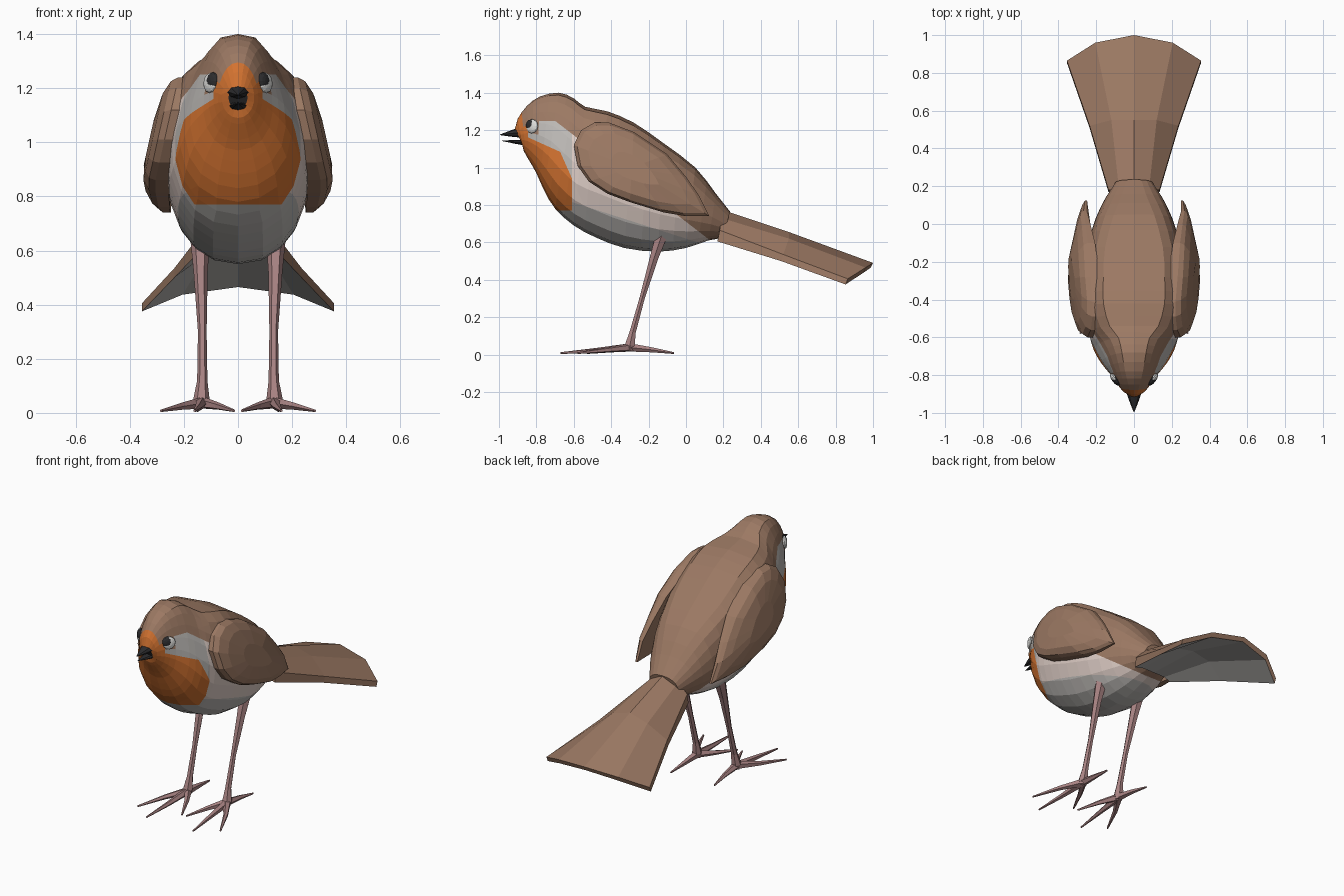
import bpy, bmesh, math
from mathutils import Vector
from mathutils.bvhtree import BVHTree

if "Cube" in bpy.data.objects:
    bpy.data.objects.remove(bpy.data.objects["Cube"])


def material(name, rgb):
    m = bpy.data.materials.new(name)
    m.diffuse_color = (*rgb, 1)
    m.use_nodes = True
    m.node_tree.nodes["Principled BSDF"].inputs["Base Color"].default_value = m.diffuse_color
    return m


BROWN = material("brown", (0.33, 0.19, 0.125))
ORANGE = material("orange", (0.65, 0.17, 0.03))
GREY = material("grey", (0.50, 0.48, 0.46))
PALE = material("pale_flank", (0.74, 0.62, 0.57))
PINK = material("leg_pink", (0.40, 0.23, 0.23))
DARK = material("dark", (0.025, 0.025, 0.027))
WHITE = material("eye_white", (0.72, 0.72, 0.70))


def finish(bm, name, mats, rule=None, mirror=False):
    bmesh.ops.recalc_face_normals(bm, faces=bm.faces)
    if rule:
        for f in bm.faces:
            f.material_index = rule(f)
    me = bpy.data.meshes.new(name)
    bm.to_mesh(me)
    bm.free()
    for m in mats:
        me.materials.append(m)
    ob = bpy.data.objects.new(name, me)
    bpy.context.collection.objects.link(ob)
    if mirror:
        ob.modifiers.new("mirror", 'MIRROR').use_mirror_merge = False
    return ob


def loft(bm, rings):
    """Skin closed rings of equal length and cap both ends."""
    loops = [[bm.verts.new(p) for p in r] for r in rings]
    n = len(loops[0])
    for a, b in zip(loops, loops[1:]):
        for i in range(n):
            j = (i + 1) % n
            bm.faces.new((a[i], a[j], b[j], b[i]))
    bm.faces.new(loops[0])
    bm.faces.new(loops[-1])


def tube(bm, path, sides=6):
    """Tapered limb along (x, y, z, radius) points."""
    pts = [Vector(p[:3]) for p in path]
    rings = []
    for i, p in enumerate(pts):
        d = pts[min(i + 1, len(pts) - 1)] - pts[max(i - 1, 0)]
        up = Vector((0, 1, 0)) if abs(d.normalized().z) > 0.8 else Vector((0, 0, 1))
        u = d.cross(up).normalized()
        v = u.cross(d).normalized()
        rings.append([p + path[i][3] * (u * math.cos(t) + v * math.sin(t))
                      for t in (2 * math.pi * k / sides for k in range(sides))])
    loft(bm, rings)


# Body: tilted sections (top y, top z, bottom y, bottom z, half width, low bulge, upper fullness)
SECTIONS = [
    (-.915, 1.205, -.875, 1.125, .035, .0, 1),
    (-.90, 1.26, -.868, 1.09, .06, .1, 1),
    (-.85, 1.33, -.84, 1.04, .09, .15, .8),
    (-.78, 1.38, -.80, .97, .125, .25, .6),
    (-.68, 1.40, -.76, .88, .17, .3, .55),
    (-.60, 1.37, -.70, .78, .21, .22, .6),
    (-.54, 1.325, -.60, .69, .245, .06, .5),
    (-.42, 1.30, -.48, .625, .265, 0, .42),
    (-.28, 1.24, -.33, .57, .265, 0, .42),
    (-.12, 1.13, -.15, .55, .25, 0, .42),
    (.05, 1.00, 0, .57, .205, 0, .55),
    (.16, .86, .12, .61, .15, 0, .75),
    (.235, .765, .20, .625, .10, 0, .8),
]


def midpoint(i):
    q = [SECTIONS[max(0, min(len(SECTIONS) - 1, i + k))] for k in (-1, 0, 1, 2)]
    return [(-a + 9 * b + 9 * c - d) / 16 for a, b, c, d in zip(*q)]


def section(s, sides=20):
    ty, tz, by, bz, w, k, p = s
    ring = []
    for i in range(sides):
        a = 2 * math.pi * i / sides
        c, sn = math.cos(a), math.sin(a)
        t = (1 - c) / 2
        low = .9 if k < .1 else 1
        x = w * math.copysign(abs(sn) ** (p if c > 0 else low), sn) * (1 - k * c)
        ring.append((x, ty + (by - ty) * t, tz + (bz - tz) * t))
    return ring


stations = []
for i, s in enumerate(SECTIONS):
    stations.append(s)
    if 0 < i < len(SECTIONS) - 2:
        stations.append(midpoint(i))
bm = bmesh.new()
loft(bm, [section(s) for s in stations])
# Cut clean borders between plumage colours
for co, no in [((0, -.61, 0), (0, 1, 0)), ((0, 0, .77), (0, 0, 1)),
               ((0, 0, 1.25), (0, 0, 1)), ((0, 0, .71), (0, .771, 1)),
               ((0, -.62, 1.06), (0, .45, 1)), ((0, -.68, 1.1), (0, .18, .08)),
               ((0, 0, .62), (0, .32, 1))]:
    bmesh.ops.bisect_plane(bm, geom=bm.verts[:] + bm.edges[:] + bm.faces[:],
                           dist=1e-4, plane_co=co, plane_no=no)


def plumage(f):
    x, y, z = f.calc_center_median()
    if y < -.87 and abs(x) < .035 and 1.12 < z < 1.205:
        return 4
    if (y < -.61 and .77 < z < 1.06 - .45 * (y + .62)
            and .18 * (y + .68) + .08 * (z - 1.1) < 0):
        return 1
    if y < -.835 and abs(x) < (.055 if z > 1.23 else .09) and z < 1.29:
        return 1
    if z > min(1.25, .71 - .771 * y) or (y < -.8 and z > 1.2):
        return 0
    return 3 if y > -.61 and z > .62 - .32 * y else 2


surface = BVHTree.FromBMesh(bm)
finish(bm, "body", [BROWN, ORANGE, GREY, PALE, DARK], plumage)

# Wings: outline in (y, z), domed outwards
OUTLINE = [(-.60, 1.12), (-.56, 1.20), (-.49, 1.24), (-.41, 1.24), (-.28, 1.19),
           (-.10, 1.07), (0, .95), (.07, .85), (.125, .74), (0, .74), (-.12, .76),
           (-.30, .815), (-.42, .86), (-.52, .925), (-.58, 1.01)]


def rim(y, z):
    return .22 + .085 * min(1, (1.24 - z) / .38) - .14 * max(0, y + .2)


def wing_ring(scale, bulge):
    cy, cz = -.29, 1.0
    ring = []
    for y, z in OUTLINE:
        y, z = cy + (y - cy) * scale, cz + (z - cz) * scale
        ring.append((rim(y, z) + bulge * (1 - 1.8 * max(0, y + .2)), y, z))
    return ring


bm = bmesh.new()
inner = [(rim(y, z) - .05 + .12 * max(0, y + .2), y, z) for y, z in OUTLINE]
loft(bm, [inner, wing_ring(1, 0), wing_ring(.94, .025), wing_ring(.75, .045),
          wing_ring(.35, .056)])
finish(bm, "wings", [BROWN], mirror=True)

# Tail: arched fan, brown on top and grey below
ROWS = [[(0, .19, .775), (.08, .19, .73), (.135, .18, .665)],
        [(0, .55, .655), (.12, .55, .62), (.235, .52, .535)],
        [(0, 1.0, .49), (.205, .96, .465), (.355, .865, .405)]]
FLOOR = [(.615, .615, .605), (.60, .575, .50), (.465, .437, .375)]
bm = bmesh.new()
rings = []
for row, low in zip(ROWS, FLOOR):
    half = [(p, (p[0], p[1] - .012, l)) for p, l in zip(row, low)]
    flip = lambda p: (-p[0], p[1], p[2])
    top = [flip(h[0]) for h in half[:0:-1]] + [h[0] for h in half]
    bot = [h[1] for h in half[::-1]] + [flip(h[1]) for h in half[1:]]
    rings.append(top + bot)
loft(bm, rings)
finish(bm, "tail", [BROWN, GREY], lambda f: int(f.normal.z < -.5))

# Legs with three front toes and one back toe
bm = bmesh.new()
tube(bm, [(.14, -.13, .64, .036), (.138, -.17, .52, .026), (.132, -.235, .30, .016),
          (.132, -.285, .12, .019), (.135, -.30, .05, .03), (.135, -.30, .02, .022)])
for tip, mid in [((.16, -.67, .008), (.145, -.48, .022)),
                 ((.285, -.58, .008), (.21, -.42, .025)),
                 ((.015, -.53, .008), (.075, -.40, .025)),
                 ((.15, -.065, .008), (.14, -.18, .025))]:
    tube(bm, [(.135, -.30, .038, .023), (*mid, .014), (*tip, .005)], 5)
finish(bm, "legs", [PINK], mirror=True)

# Open beak
for name, base, bz, tip, w, h in [
        ("upper_beak", -.885, 1.188, (-.995, 1.175), .042, .028),
        ("lower_beak", -.86, 1.133, (-.985, 1.143), .036, .016)]:
    bm = bmesh.new()
    rings = []
    for t, s in [(0, 1), (.45, .62), (1, .06)]:
        y, z = base + (tip[0] - base) * t, bz + (tip[1] - bz) * t
        rings.append([(w * s * math.cos(a), y, z + h * s * math.sin(a))
                      for a in (math.pi * k / 4 for k in range(8))])
    loft(bm, rings)
    finish(bm, name, [DARK])

# Eyes on a pale rim, seated on the head
spot, normal, _, _ = surface.find_nearest(Vector((.11, -.835, 1.228)))
normal = (normal + Vector((.2, -.3, 0))).normalized()
turn = normal.to_track_quat('Z', 'Y').to_matrix().to_4x4()
for name, mat, r, depth, shift in [("eye_rims", WHITE, .038, .4, Vector((.007, .004, -.005))),
                                   ("eyes", DARK, .034, .55, Vector((0, 0, 0)))]:
    bm = bmesh.new()
    bmesh.ops.create_uvsphere(bm, u_segments=12, v_segments=8, radius=r)
    for v in bm.verts:
        v.co.z *= depth
        v.co = spot + shift + turn @ v.co
    finish(bm, name, [mat], mirror=True)
